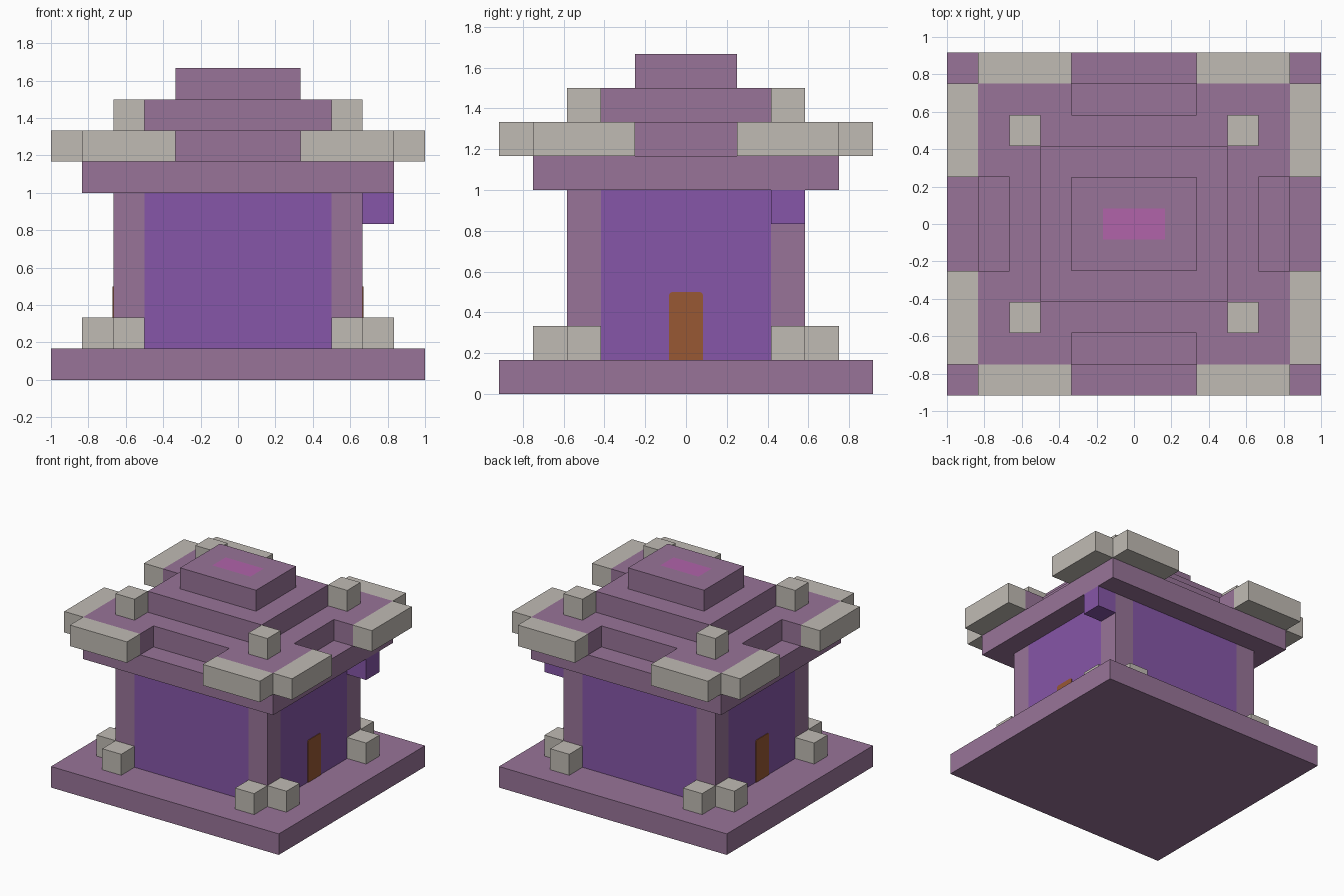
import bpy, bmesh
from mathutils import Vector

cube = bpy.data.objects.get("Cube")
if cube:
    bpy.data.objects.remove(cube)

U = 1 / 6  # one block


def material(name, *rgb):
    lin = [((c / 255 + 0.055) / 1.055) ** 2.4 for c in rgb] + [1]
    m = bpy.data.materials.new(name)
    m.use_nodes = True
    m.diffuse_color = lin
    m.node_tree.nodes["Principled BSDF"].inputs["Base Color"].default_value = lin
    return m


MAUVE = material("mauve stone", 152, 116, 152)
GREY = material("pale grey stone", 192, 187, 180)
PURPLE = material("purple wall", 134, 86, 168)
BROWN = material("brown door", 152, 88, 52)
PINK = material("pink cap", 177, 99, 170)


def finish(name, bm, *mats):
    bmesh.ops.recalc_face_normals(bm, faces=bm.faces)
    mesh = bpy.data.meshes.new(name)
    bm.to_mesh(mesh)
    bm.free()
    for m in mats:
        mesh.materials.append(m)
    ob = bpy.data.objects.new(name, mesh)
    bpy.context.collection.objects.link(ob)
    return ob


def block(x, y, z):
    """Box spanning the given (low, high) ranges, in blocks."""
    bm = bmesh.new()
    bmesh.ops.create_cube(bm, size=1)
    for v in bm.verts:
        v.co = Vector([(a + b) / 2 + c * (b - a)
                       for c, (a, b) in zip(v.co, (x, y, z))]) * U
    return bm


def slab(name, hx, hy, z, mat):
    return finish(name, block((-hx, hx), (-hy, hy), z), mat)


def cut(bm, hx, hy):
    """Score the faces at x = +-hx and y = +-hy."""
    for axis, h in ((0, hx), (1, hy)):
        for s in (-1, 1):
            d = Vector((0, 0, 0))
            d[axis] = s
            bmesh.ops.bisect_plane(bm, geom=bm.verts[:] + bm.edges[:] + bm.faces[:],
                                   plane_co=d * h * U, plane_no=d)


def span(a, b, s):
    return tuple(sorted((a * s, b * s)))


# Stepped slabs
slab("base_plinth", 6, 5.5, (0, 1), MAUVE)
slab("roof_eave", 5, 4.5, (6, 7), MAUVE)
slab("roof_upper_step", 3, 2.5, (8, 9), MAUVE)

# Walls, flush corner pillars marked by colour
bm = block((-4, 4), (-3.5, 3.5), (1, 6))
cut(bm, 3, 2.5)
for f in bm.faces:
    c, n = f.calc_center_median() / U, f.normal
    if (abs(n.y) > 0.5 and abs(c.x) < 3) or (abs(n.x) > 0.5 and abs(c.y) < 2.5):
        f.material_index = 1
finish("walls", bm, MAUVE, PURPLE)

# Roof terrace with a notch in the middle of each side
quarter = [(4, 1.5), (5, 1.5), (5, 4.5), (2, 4.5), (2, 3.5)]
outline = []
for sx, sy in ((1, 1), (-1, 1), (-1, -1), (1, -1)):
    outline += [(x * sx, y * sy) for x, y in quarter[::sx * sy]]
bm = bmesh.new()
face = bm.faces.new([bm.verts.new((x * U, y * U, 7 * U)) for x, y in outline])
top = bmesh.ops.extrude_face_region(bm, geom=[face])["geom"]
bmesh.ops.translate(bm, vec=(0, 0, U),
                    verts=[g for g in top if isinstance(g, bmesh.types.BMVert)])
finish("roof_terrace", bm, MAUVE)

# Roof crown with a pink centre
bm = block((-2, 2), (-1.5, 1.5), (9, 10))
cut(bm, 1, 0.5)
for f in bm.faces:
    c = f.calc_center_median() / U
    if f.normal.z > 0.5 and abs(c.x) < 1 and abs(c.y) < 0.5:
        f.material_index = 1
finish("roof_crown", bm, MAUVE, PINK)

# Grey blocks repeated at every corner
corner_parts = {
    "foot_block_front": ((3, 4), (3.5, 4.5), (1, 2)),
    "foot_block_side": ((4, 5), (2.5, 3.5), (1, 2)),
    "eave_beam_front": ((2, 5), (4.5, 5.5), (7, 8)),
    "eave_beam_side": ((5, 6), (1.5, 4.5), (7, 8)),
    "roof_corner_block": ((3, 4), (2.5, 3.5), (8, 9)),
}
for sx, xn in ((1, "left"), (-1, "right")):
    for sy, yn in ((-1, "front"), (1, "back")):
        for name, (x, y, z) in corner_parts.items():
            finish(f"{name}_{yn}_{xn}", block(span(*x, sx), span(*y, sy), z), GREY)

    # Door plate with softened top corners
    bm = block(span(4, 4.03, sx), (-0.5, 0.5), (1, 3))
    edges = [e for e in bm.edges if all(v.co.z > 2 * U for v in e.verts)
             and abs(e.verts[0].co.x - e.verts[1].co.x) > 0.001]
    bmesh.ops.bevel(bm, geom=edges, offset=0.1 * U, segments=3, profile=0.5,
                    affect='EDGES')
    finish(f"door_{xn}", bm, BROWN)

# Single purple block under the eave
finish("wall_bracket", block((4, 5), (2.5, 3.5), (5, 6)), PURPLE)
